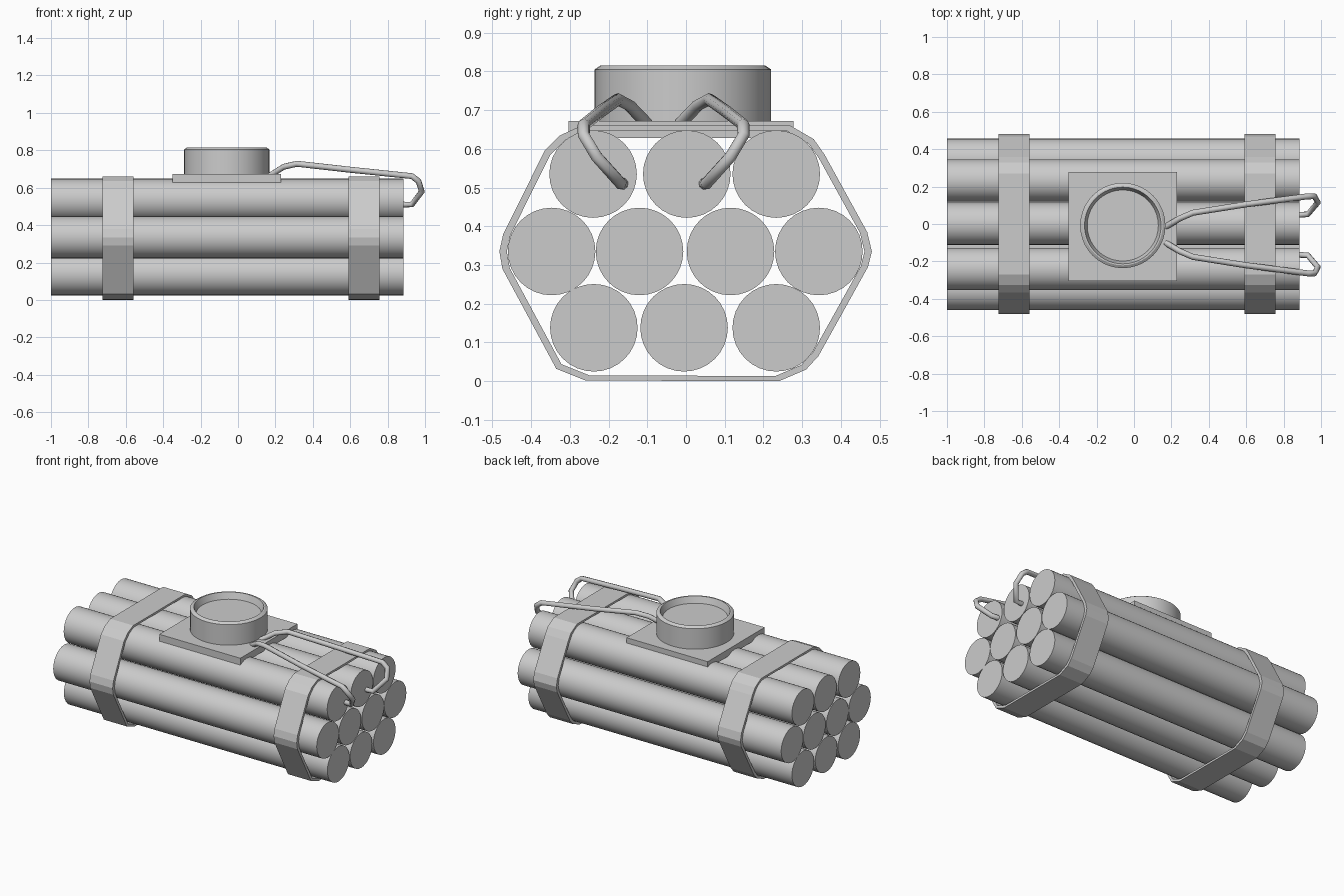
import bpy, bmesh, math
from mathutils import Vector

if "Cube" in bpy.data.objects:
    bpy.data.objects.remove(bpy.data.objects["Cube"])


def finish(bm, name, smooth=True):
    bmesh.ops.recalc_face_normals(bm, faces=bm.faces)
    me = bpy.data.meshes.new(name)
    bm.to_mesh(me)
    bm.free()
    ob = bpy.data.objects.new(name, me)
    bpy.context.collection.objects.link(ob)
    if smooth:
        bpy.ops.object.select_all(action='DESELECT')
        ob.select_set(True)
        bpy.context.view_layer.objects.active = ob
        bpy.ops.object.shade_smooth_by_angle(angle=math.radians(30))
    return ob


def tube(name, y, z, x0=-1.0, x1=0.885, r=0.113):
    bm = bmesh.new()
    bmesh.ops.create_cone(bm, cap_ends=True, segments=32, radius1=r, radius2=r, depth=x1 - x0)
    for v in bm.verts:
        v.co = Vector((v.co.z + (x0 + x1) / 2, v.co.x + y, v.co.y + z))
    return finish(bm, name)


def strap(name, x0, x1, outline, inset=0.96, cz=0.333):
    bm = bmesh.new()
    inner = [(y * inset, cz + (z - cz) * inset) for y, z in outline]
    rings = [[bm.verts.new((x, y, z)) for y, z in pts]
             for x, pts in ((x0, outline), (x1, outline), (x1, inner), (x0, inner))]
    n = len(outline)
    for k in range(4):
        a, b = rings[k], rings[(k + 1) % 4]
        for i in range(n):
            j = (i + 1) % n
            bm.faces.new((a[i], a[j], b[j], b[i]))
    return finish(bm, name, False)


def lathe(name, profile, cx, cy, seg=40):
    bm = bmesh.new()
    rings = [[bm.verts.new((cx + r * math.cos(2 * math.pi * i / seg),
                            cy + r * math.sin(2 * math.pi * i / seg), z))
              for i in range(seg)] for r, z in profile]
    for a, b in zip(rings, rings[1:]):
        for i in range(seg):
            j = (i + 1) % seg
            bm.faces.new((a[i], a[j], b[j], b[i]))
    bm.faces.new(rings[0])
    bm.faces.new(rings[-1])
    return finish(bm, name)


def wire(name, points, r=0.016):
    cu = bpy.data.curves.new(name, 'CURVE')
    cu.dimensions = '3D'
    cu.bevel_depth = r
    cu.bevel_resolution = 2
    cu.use_fill_caps = True
    sp = cu.splines.new('POLY')
    sp.points.add(len(points) - 1)
    for p, co in zip(sp.points, points):
        p.co = (*co, 1)
    ob = bpy.data.objects.new(name, cu)
    bpy.context.collection.objects.link(ob)
    return ob


# Bundle of round sticks in three staggered rows
rows = {"bottom": (0.138, (-0.238, -0.005, 0.233)),
        "middle": (0.335, (-0.347, -0.12, 0.115, 0.343)),
        "top": (0.535, (-0.24, 0.002, 0.233))}
for row, (z, ys) in rows.items():
    for i, y in enumerate(ys):
        tube(f"{row}_stick_{i + 1}", y, z)

# Two faceted straps around the bundle
outline = [(-0.26, 0.002), (0.24, 0.0), (0.31, 0.03), (0.342, 0.065), (0.47, 0.295),
           (0.48, 0.335), (0.468, 0.385), (0.358, 0.585), (0.33, 0.625), (0.27, 0.66),
           (-0.27, 0.66), (-0.325, 0.635), (-0.365, 0.595), (-0.472, 0.38),
           (-0.482, 0.335), (-0.474, 0.29), (-0.335, 0.032)]
strap("left_strap", -0.725, -0.56, outline)
strap("right_strap", 0.592, 0.757, outline)

# Base plate
bm = bmesh.new()
bmesh.ops.create_cube(bm, size=1)
for v in bm.verts:
    v.co = Vector((v.co.x * 0.58 - 0.06, v.co.y * 0.582 - 0.013, v.co.z * 0.045 + 0.65))
finish(bm, "base_plate", False)

# Round housing with a recessed dial
lathe("dial_housing", [(0.228, 0.66), (0.228, 0.805), (0.213, 0.815),
                       (0.205, 0.815), (0.19, 0.775)], -0.06, -0.008)

# Pair of bent wires, mirrored about y = -0.058
path = [(0.17, -0.015, 0.665), (0.245, 0.03, 0.712), (0.315, 0.06, 0.728), (0.60, 0.105, 0.696),
        (0.93, 0.148, 0.662), (0.965, 0.148, 0.635), (0.983, 0.115, 0.58),
        (0.93, 0.052, 0.51), (0.875, 0.048, 0.51)]
wire("back_wire", path)
wire("front_wire", [(x, -0.116 - y, z) for x, y, z in path])
